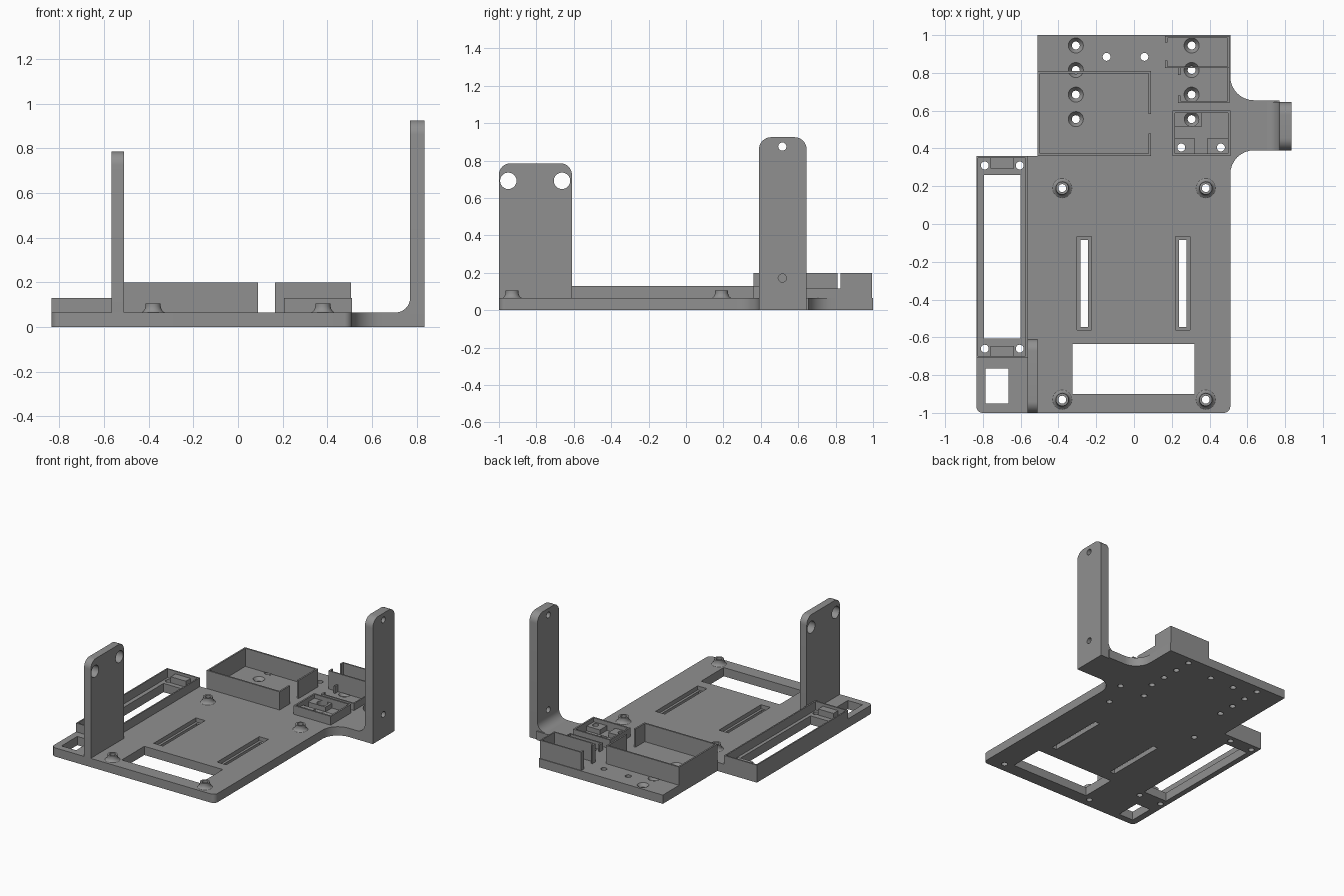
import bpy, bmesh, math
from mathutils import Vector

if "Cube" in bpy.data.objects:
    bpy.data.objects.remove(bpy.data.objects["Cube"])

grey = bpy.data.materials.new("mid grey")
grey.diffuse_color = (0.28, 0.28, 0.28, 1)
grey.use_nodes = True
grey.node_tree.nodes["Principled BSDF"].inputs["Base Color"].default_value = grey.diffuse_color
BASE = 0.065


def rounded(points, n=8):
    """Outline from (x, y, radius) corners, convex or concave."""
    out = []
    for i, (x, y, r) in enumerate(points):
        p = Vector((x, y))
        if not r:
            out.append((x, y))
            continue
        a = (Vector(points[i - 1][:2]) - p).normalized()
        b = (Vector(points[(i + 1) % len(points)][:2]) - p).normalized()
        half = a.angle(b) / 2
        c = p + (a + b).normalized() * r / math.sin(half)
        u, v = p + a * r / math.tan(half) - c, p + b * r / math.tan(half) - c
        sweep = u.angle_signed(v)
        a0 = math.atan2(u.y, u.x)
        for k in range(n + 1):
            t = a0 - sweep * k / n
            out.append((c.x + r * math.cos(t), c.y + r * math.sin(t)))
    return out


def prism(bm, outline, lo, hi, axis="z"):
    """Extrude an outline along the given axis."""
    place = {"z": lambda p, h: (p[0], p[1], h),
             "x": lambda p, h: (h, p[0], p[1]),
             "y": lambda p, h: (p[0], h, p[1])}[axis]
    a = [bm.verts.new(place(p, lo)) for p in outline]
    b = [bm.verts.new(place(p, hi)) for p in outline]
    bm.faces.new(a[::-1])
    bm.faces.new(b)
    for i in range(len(a)):
        j = (i + 1) % len(a)
        bm.faces.new((a[i], a[j], b[j], b[i]))


def box(bm, x0, x1, y0, y1, z0, z1):
    prism(bm, [(x0, y0), (x1, y0), (x1, y1), (x0, y1)], z0, z1)


def circle(x, y, r, n=24):
    return [(x + r * math.cos(math.tau * k / n), y + r * math.sin(math.tau * k / n))
            for k in range(n)]


def lathe(bm, x, y, profile, n=24):
    """Closed (radius, z) stack turned about a vertical axis."""
    rings = [[bm.verts.new((px, py, z)) for px, py in circle(x, y, r, n)] for r, z in profile]
    for a, b in zip(rings, rings[1:]):
        for i in range(n):
            j = (i + 1) % n
            bm.faces.new((a[i], a[j], b[j], b[i]))
    bm.faces.new(rings[0][::-1])
    bm.faces.new(rings[-1])


def finish(name, bm):
    bmesh.ops.recalc_face_normals(bm, faces=bm.faces[:])
    me = bpy.data.meshes.new(name)
    bm.to_mesh(me)
    bm.free()
    me.materials.append(grey)
    ob = bpy.data.objects.new(name, me)
    bpy.context.collection.objects.link(ob)
    return ob


def cut(ob, bm):
    """Subtract a set of disjoint solids, then discard the cutter."""
    tool = finish("cutter", bm)
    mod = ob.modifiers.new("cut", "BOOLEAN")
    mod.operation, mod.solver, mod.object = "DIFFERENCE", "EXACT", tool
    bpy.context.view_layer.objects.active = ob
    bpy.ops.object.modifier_apply(modifier=mod.name)
    bpy.data.objects.remove(tool)


def walls(name, pieces, top):
    bm = bmesh.new()
    for p in pieces:
        box(bm, *p, BASE, top)
    return finish(name, bm)


# Base plate with side shelf and arm tab
bm = bmesh.new()
prism(bm, rounded([(-0.835, -1, 0.035), (0.51, -1, 0.035), (0.51, 0.39, 0.125), (0.77, 0.39, 0),
                   (0.77, 0.655, 0), (0.51, 0.655, 0.125), (0.51, 1, 0), (-0.51, 1, 0),
                   (-0.51, 0.36, 0), (-0.835, 0.36, 0)]), 0, BASE)
base = finish("base_plate", bm)

# Windows, slots and screw holes
standoffs = [(sx * 0.38, y) for sx in (-1, 1) for y in (-0.93, 0.19)]
tray_holes = [(x, y) for x in (-0.79, -0.605) for y in (-0.66, 0.31)]
bm = bmesh.new()
box(bm, -0.325, 0.32, -0.90, -0.635, -1, 1)
box(bm, -0.785, -0.665, -0.95, -0.765, -1, 1)
box(bm, -0.794, -0.6, -0.605, 0.26, -1, 1)
for x in (-0.263, 0.258):
    box(bm, x - 0.02, x + 0.02, -0.545, -0.085, -1, 0.05)
for x, y in standoffs + tray_holes + [(-0.145, 0.885), (0.055, 0.885), (0.25, 0.405), (0.46, 0.405)]:
    prism(bm, circle(x, y, 0.021), -1, 1)
for x in (-0.308, 0.305):
    for y in (0.555, 0.685, 0.815, 0.945):
        lathe(bm, x, y, [(0.021, -1), (0.021, 0.04), (0.04, BASE), (0.04, 0.3)])
cut(base, bm)
bm = bmesh.new()
for x in (-0.263, 0.258):
    box(bm, x - 0.038, x + 0.038, -0.56, -0.065, 0.035, 1)
cut(base, bm)

# Flared board standoffs
for x, y in standoffs:
    bm = bmesh.new()
    lathe(bm, x, y, [(0.052, BASE), (0.043, 0.071), (0.037, 0.081), (0.034, 0.093), (0.034, 0.105)])
    post = finish("standoff", bm)
    bm = bmesh.new()
    prism(bm, circle(x, y, 0.021), -1, 1)
    cut(post, bm)

# Side tray rim and locating blocks
T = 0.01
walls("side_tray_rim", [(-0.835, -0.835 + T, -0.71, 0.36), (-0.575, -0.565, -0.71, 0.36),
                        (-0.825, -0.575, -0.71, -0.70), (-0.825, -0.575, 0.35, 0.36)], 0.13)
walls("side_tray_blocks", [(-0.76, -0.635, 0.295, 0.35), (-0.76, -0.635, -0.70, -0.645)], 0.11)

# Large open box
walls("large_box_walls", [(-0.51, 0.09, 0.36, 0.372), (-0.51, 0.09, 0.797, 0.809),
                          (-0.51, -0.498, 0.372, 0.797), (0.078, 0.09, 0.372, 0.48),
                          (0.078, 0.09, 0.582, 0.797)], 0.2)

# Rear box, middle box and small box
walls("rear_box_walls", [(0.165, 0.505, 0.825, 0.835), (0.165, 0.505, 0.985, 0.995),
                         (0.495, 0.505, 0.835, 0.985), (0.165, 0.177, 0.835, 0.865),
                         (0.165, 0.177, 0.96, 0.985)], 0.2)
walls("middle_box_walls", [(0.233, 0.505, 0.64, 0.65), (0.495, 0.505, 0.65, 0.825),
                           (0.233, 0.245, 0.65, 0.68), (0.233, 0.245, 0.79, 0.825)], 0.117)
walls("small_box_walls", [(0.205, 0.51, 0.36, 0.372), (0.205, 0.51, 0.588, 0.6),
                          (0.205, 0.217, 0.372, 0.588), (0.498, 0.51, 0.372, 0.588)], 0.13)
rests = walls("small_box_rests", [(0.217, 0.32, 0.372, 0.455), (0.39, 0.498, 0.372, 0.455),
                                  (0.217, 0.36, 0.515, 0.588), (0.39, 0.498, 0.515, 0.588),
                                  (0.36, 0.39, 0.545, 0.588)], 0.1)
bm = bmesh.new()
for x, y, r in ((0.25, 0.405, 0.021), (0.46, 0.405, 0.021), (0.305, 0.555, 0.038)):
    prism(bm, circle(x, y, r), -1, 1)
cut(rests, bm)

# Upright bracket at the front left
bm = bmesh.new()
prism(bm, rounded([(-1, BASE, 0), (-0.61, BASE, 0), (-0.61, 0.785, 0.06), (-1, 0.785, 0.06)]),
      -0.565, -0.51, "x")
bracket = finish("front_bracket", bm)
bm = bmesh.new()
for y in (-0.95, -0.663):
    prism(bm, circle(y, 0.692, 0.044), -1, 0, "x")
cut(bracket, bm)

# Tall arm on the right, with a fillet at its foot
bm = bmesh.new()
prism(bm, rounded([(0.39, 0, 0), (0.645, 0, 0), (0.645, 0.925, 0.065), (0.39, 0.925, 0.065)]),
      0.77, 0.835, "x")
arm = finish("side_arm", bm)
bm = bmesh.new()
for z in (0.875, 0.172):
    prism(bm, circle(0.515, z, 0.022), 0, 1, "x")
cut(arm, bm)
bm = bmesh.new()
R = 0.065
arc = [(0.77 - R + R * math.sin(t), BASE + R - R * math.cos(t))
       for t in [math.pi / 2 * k / 8 for k in range(9)]]
prism(bm, arc + [(0.77, BASE)], 0.39, 0.645, "y")
finish("arm_fillet", bm)

# Smooth the curved faces, keep the hard edges
for ob in bpy.context.scene.objects:
    ob.select_set(True)
bpy.context.view_layer.objects.active = base
bpy.ops.object.shade_smooth_by_angle(angle=math.radians(30))
